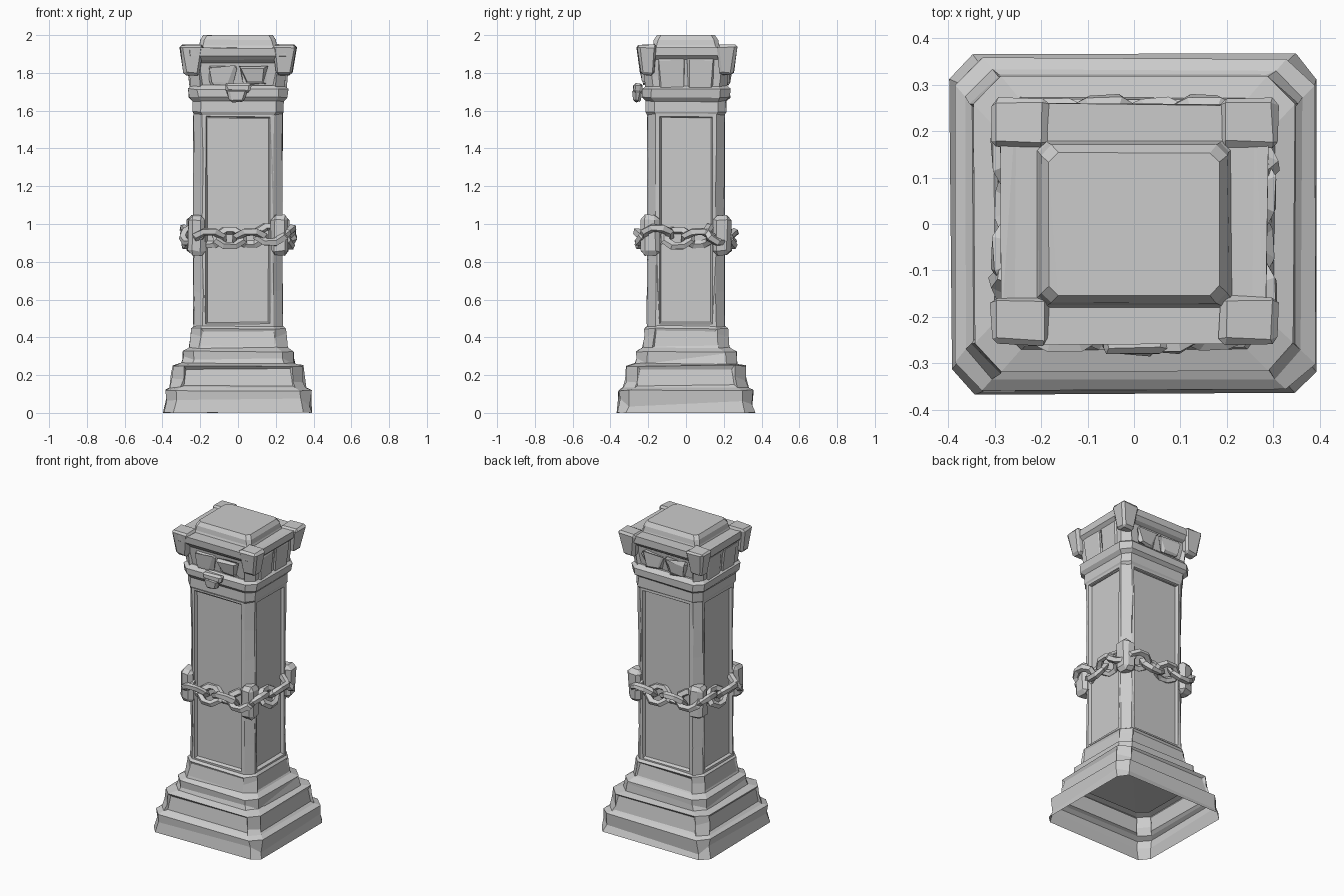
import bpy, bmesh, math, random
from mathutils import Vector, Matrix

random.seed(4)
cube = bpy.data.objects.get("Cube")
if cube:
    bpy.data.objects.remove(cube)

stone = bpy.data.materials.new("grey_stone")
stone.use_nodes = True
GREY = (0.6, 0.6, 0.6, 1)
stone.diffuse_color = GREY
stone.node_tree.nodes["Principled BSDF"].inputs["Base Color"].default_value = GREY
stone.node_tree.nodes["Principled BSDF"].inputs["Roughness"].default_value = 0.8

NARROW = 0.03   # the pillar is a little narrower front to back


def finish(bm, name):
    mesh = bpy.data.meshes.new(name)
    bm.to_mesh(mesh)
    bm.free()
    mesh.materials.append(stone)
    obj = bpy.data.objects.new(name, mesh)
    bpy.context.scene.collection.objects.link(obj)
    return obj


def jitter(verts, amount):
    for v in verts:
        v.co += Vector([random.uniform(-amount, amount) for _ in range(3)])


def outline(hx, c):
    """Rectangle with cut corners, counter-clockwise from the +x side."""
    hy = hx - NARROW
    return [(hx, c - hy), (hx, hy - c), (hx - c, hy), (c - hx, hy),
            (-hx, hy - c), (-hx, c - hy), (c - hx, -hy), (hx - c, -hy)]


def loft(name, levels, panels=(), bottom=False, top=False, rough=0.004, cuts=0, sides=(0, 2, 4, 6)):
    """Stack outlines (z, half width, corner cut); panels = (level, border, depth)."""
    bm = bmesh.new()
    rings = [[bm.verts.new((x, y, z)) for x, y in outline(hx, c)] for z, hx, c in levels]
    quads = []
    for a, b in zip(rings, rings[1:]):
        quads.append([bm.faces.new((a[i], a[(i + 1) % 8], b[(i + 1) % 8], b[i])) for i in range(8)])
    if bottom:
        bm.faces.new(rings[0][::-1])
    if top:
        bm.faces.new(rings[-1])
    posts = [bm.edges.get((a[i], b[i])) for a, b in zip(rings, rings[1:]) for i in range(8)]
    posts = [e for e in posts if e.calc_length() > 0.07]
    bm.normal_update()
    for level, border, depth in panels:
        bmesh.ops.inset_individual(bm, faces=[quads[level][s] for s in sides],
                                   thickness=border, depth=-depth)
    jitter(bm.verts, rough)
    # Chipped corner edges
    if cuts:
        new = bmesh.ops.subdivide_edges(bm, edges=posts, cuts=cuts)["geom_inner"]
        for v in new:
            if isinstance(v, bmesh.types.BMVert):
                v.co.x *= 1 - random.uniform(0, 0.035)
                v.co.y *= 1 - random.uniform(0, 0.035)
                v.co.z += random.uniform(-0.03, 0.03) * min(1, 2 / cuts)
    bmesh.ops.triangulate(bm, faces=[f for f in bm.faces if len(f.verts) > 4])
    for v in bm.verts:
        v.co.z = min(2, max(0, v.co.z))
    return finish(bm, name)


def block(name, centre, half, taper=(1, 1), shift=(0, 0), bevel=0.012, rough=0.004):
    """Bevelled box whose lower end is scaled by taper and moved by shift."""
    bm = bmesh.new()
    bmesh.ops.create_cube(bm, size=2)
    for v in bm.verts:
        low = v.co.z < 0
        v.co = Vector([v.co[i] * half[i] for i in range(3)])
        if low:
            v.co.x = v.co.x * taper[0] + shift[0]
            v.co.y = v.co.y * taper[1] + shift[1]
        v.co += Vector(centre)
    bmesh.ops.bevel(bm, geom=bm.edges[:], offset=bevel, segments=1, affect='EDGES')
    jitter(bm.verts, rough)
    return finish(bm, name)


# Stepped base: hollow plinth, then a closed upper moulding
loft("plinth", [(0, 0.395, 0.05), (0.12, 0.388, 0.06), (0.135, 0.362, 0.06),
                (0.25, 0.345, 0.06), (0.262, 0.3, 0.06)],
     panels=[(2, 0.02, 0.012)], cuts=1)
loft("upper_base", [(0.25, 0.305, 0.06), (0.325, 0.295, 0.06), (0.345, 0.262, 0.055),
                    (0.445, 0.25, 0.055), (0.47, 0.225, 0.05)],
     panels=[(2, 0.015, 0.006)], bottom=True, cuts=1)

# Shaft with a sunken panel on every side between the corner posts
loft("shaft", [(0.45, 0.236, 0.045), (1.59, 0.236, 0.045)],
     panels=[(0, 0.03, 0.0), (0, 0.012, 0.018)], cuts=5, rough=0.002)

# Neck and capital
loft("neck", [(1.56, 0.225, 0.045), (1.595, 0.243, 0.045), (1.65, 0.243, 0.045),
              (1.67, 0.262, 0.05), (1.715, 0.264, 0.05), (1.735, 0.24, 0.045)],
     bottom=True, top=True)
loft("capital", [(1.7, 0.244, 0.045), (1.87, 0.266, 0.04), (1.89, 0.285, 0.03),
                 (1.935, 0.287, 0.03)],
     panels=[(0, 0.025, 0.018)], top=True, cuts=1, sides=(2, 6))
loft("cap", [(1.92, 0.215, 0.02), (1.945, 0.205, 0.02), (1.975, 0.2, 0.022), (2, 0.183, 0.02)],
     top=True, rough=0.001)
for sx in (-1, 1):
    for sy in (-1, 1):
        block("capital_side_plate", (sx * 0.257, sy * 0.078, 1.785), (0.014, 0.07, 0.09),
              taper=(1, 0.92), shift=(-sx * 0.018, -sy * 0.004), bevel=0.008)
        block("capital_corner_block", (sx * 0.247, sy * 0.213 + 0.005, 1.868), (0.064, 0.054, 0.08),
              taper=(0.65, 0.65), shift=(-sx * 0.004, -sy * 0.004), bevel=0.014)

# Broken relief on the front and back of the capital
for sy in (-1, 1):
    for sx in (-1, 1):
        block("capital_relief", (sx * 0.08, sy * 0.222, 1.79), (0.075, 0.016, 0.05),
              taper=(0.7, 1), shift=(sx * 0.01, -sy * 0.012), bevel=0.01, rough=0.012)

# Front ornament
block("ornament_brow", (0, -0.255, 1.72), (0.07, 0.022, 0.024), taper=(0.9, 1.1))
block("ornament_chin", (-0.005, -0.258, 1.68), (0.055, 0.024, 0.034), taper=(0.65, 0.8))

# Brackets that hold the chain at the corners
for sx in (-1, 1):
    for sy in (-1, 1):
        block("chain_bracket", (sx * 0.22, sy * 0.19, 0.94), (0.047, 0.047, 0.105),
              bevel=0.022, rough=0.006)


# Chain wrapped around the shaft
def chain_path(count):
    pts = [Vector((x, y, 0)) for x, y in outline(0.252, 0.07)]
    pts.append(pts[0])
    spans = [(b - a).length for a, b in zip(pts, pts[1:])]
    for k in range(count):
        d = sum(spans) * k / count
        for a, b, s in zip(pts, pts[1:], spans):
            if d < s:
                yield a.lerp(b, d / s), (b - a).normalized()
                break
            d -= s


def chain_link(k, place, along):
    major, minor, around, sides = 0.054, 0.021, 8, 5
    bm = bmesh.new()
    rings = []
    for i in range(around):
        t = math.tau * (i + 0.5) / around
        ring = []
        for j in range(sides):
            p = math.tau * j / sides
            r = major + minor * math.cos(p)
            ring.append(bm.verts.new((1.3 * r * math.cos(t), r * math.sin(t), minor * math.sin(p))))
        rings.append(ring)
    for i in range(around):
        a, b = rings[i], rings[(i + 1) % around]
        for j in range(sides):
            n = (j + 1) % sides
            bm.faces.new((a[j], b[j], b[n], a[n]))
    jitter(bm.verts, 0.003)
    # Neighbouring links lean opposite ways
    roll = math.radians(55 if k % 2 else -42)
    turn = math.atan2(along.y, along.x)
    corner = abs(place.x) > 0.17 and abs(place.y) > 0.14
    height = 0.945 if corner else 0.925
    bm.transform(Matrix.Translation((place.x, place.y, height))
                 @ Matrix.Rotation(turn, 4, 'Z') @ Matrix.Rotation(roll, 4, 'X'))
    finish(bm, "chain_link")


for k, (place, along) in enumerate(chain_path(16)):
    chain_link(k, place, along)
